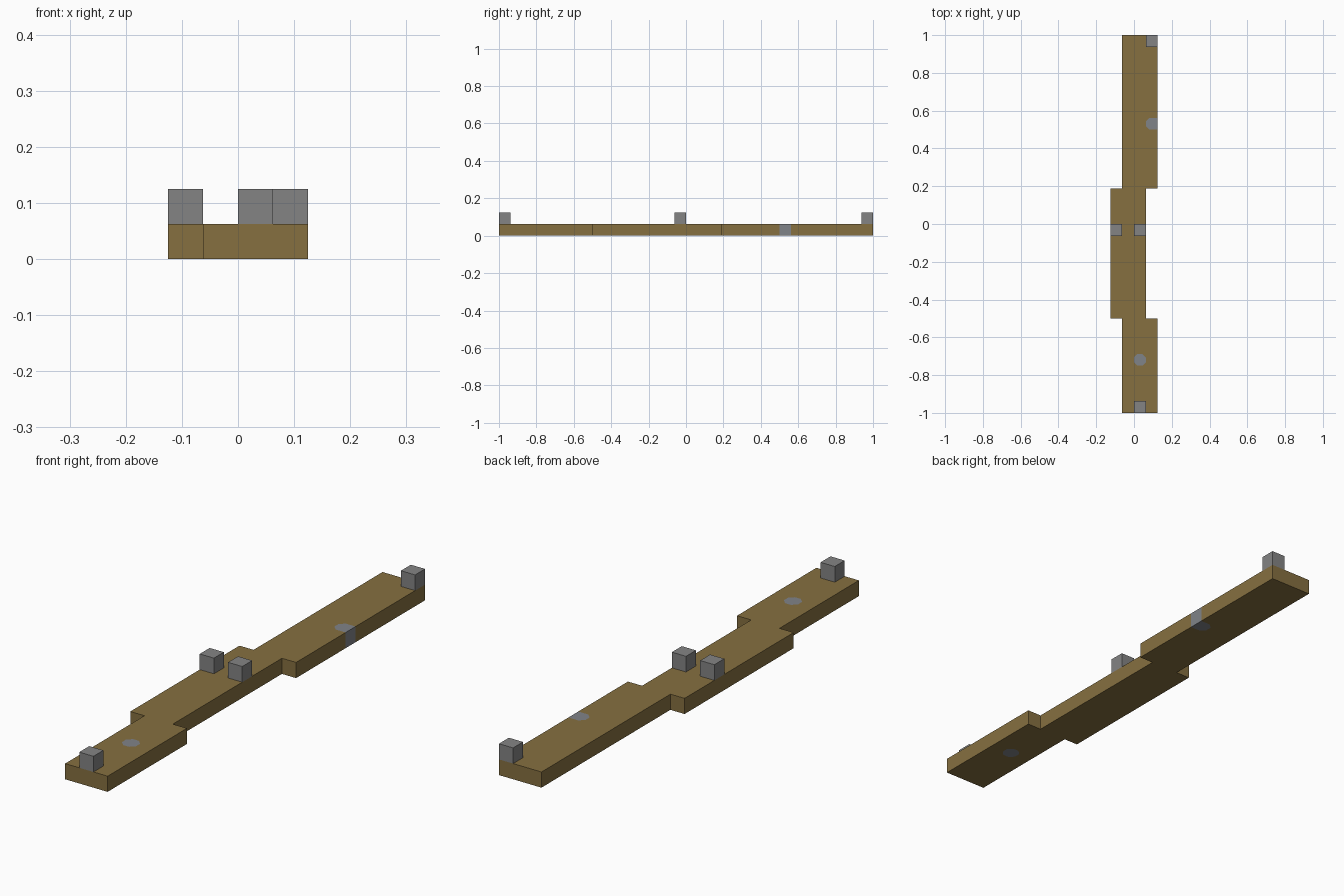
import bpy, bmesh
from math import tan, pi

cube = bpy.data.objects.get("Cube")
if cube:
    bpy.data.objects.remove(cube, do_unlink=True)

U = 0.0625  # one block


def material(name, srgb):
    col = [((c / 255 + 0.055) / 1.055) ** 2.4 for c in srgb] + [1]
    m = bpy.data.materials.new(name)
    m.use_nodes = True
    m.diffuse_color = col
    m.node_tree.nodes["Principled BSDF"].inputs["Base Color"].default_value = col
    return m


wood = material("brown wood", (134, 112, 64))
stone = material("grey stone", (132, 132, 132))
metal = material("blue grey metal", (128, 131, 137))


def prism(name, outline, z0, z1, mat):
    """Extrude a flat outline, given in blocks, from z0 to z1."""
    bm = bmesh.new()
    face = bm.faces.new([bm.verts.new((x * U, y * U, z0 * U)) for x, y in outline])
    top = bmesh.ops.extrude_face_region(bm, geom=[face])
    verts = [v for v in top["geom"] if isinstance(v, bmesh.types.BMVert)]
    bmesh.ops.translate(bm, verts=verts, vec=(0, 0, (z1 - z0) * U))
    bmesh.ops.recalc_face_normals(bm, faces=bm.faces)
    mesh = bpy.data.meshes.new(name)
    bm.to_mesh(mesh)
    bm.free()
    mesh.materials.append(mat)
    obj = bpy.data.objects.new(name, mesh)
    bpy.context.collection.objects.link(obj)
    return obj


# Stepped deck
deck = prism("deck", [(-1, -16), (2, -16), (2, -8), (1, -8), (1, 3), (2, 3),
                      (2, 16), (-1, 16), (-1, 3), (-2, 3), (-2, -8), (-1, -8)],
             0, 1, wood)

# Posts on the deck
posts = {"front_post": (0, -16), "middle_left_post": (0, -1),
         "middle_right_post": (-2, -1), "back_post": (1, 15)}
for name, (x, y) in posts.items():
    prism(name, [(x, y), (x + 1, y), (x + 1, y + 1), (x, y + 1)], 1, 2, stone)

# Plugs set flush through the deck
R = 0.5
C = R * tan(pi / 8)


def plug_outline(cx, cy, open_side, reach=0):
    left = [(-C, R), (-R, C), (-R, -C), (-C, -R)]
    if open_side:
        right = [(R + reach, -R), (R + reach, R)]
    else:
        right = [(C, -R), (R, -C), (R, C), (C, R)]
    return [(cx + x, cy + y) for x, y in left + right]


for name, cx, cy, open_side in [("front_plug", 0.5, -11.5, False),
                                ("back_plug", 1.5, 8.5, True)]:
    prism(name, plug_outline(cx, cy, open_side), 0, 1, metal)
    cutter = prism(name + "_cutter", plug_outline(cx, cy, open_side, 1), -1, 2, wood)
    cutter.hide_render = True
    cutter.hide_viewport = True
    cut = deck.modifiers.new(name + "_hole", "BOOLEAN")
    cut.operation = "DIFFERENCE"
    cut.solver = "EXACT"
    cut.object = cutter
